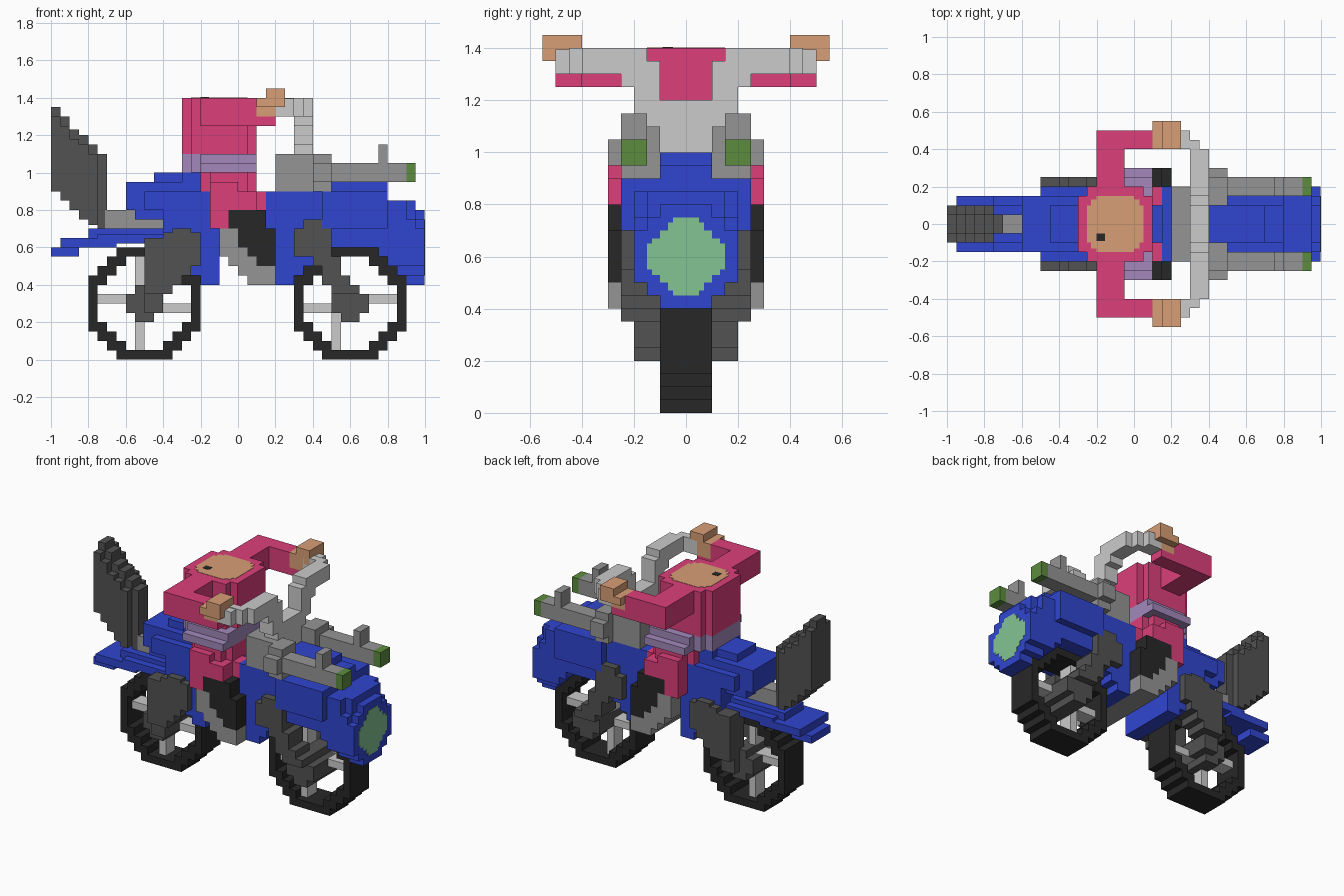
import bpy, bmesh

cube = bpy.data.objects.get("Cube")
if cube:
    bpy.data.objects.remove(cube, do_unlink=True)


def lin(c):
    c /= 255
    return c / 12.92 if c <= 0.04045 else ((c + 0.055) / 1.055) ** 2.4


def material(name, rgb):
    m = bpy.data.materials.new(name)
    col = [lin(c) for c in rgb] + [1]
    m.diffuse_color = col
    m.use_nodes = True
    m.node_tree.nodes["Principled BSDF"].inputs["Base Color"].default_value = col
    return m


blue = material("blue", (48, 69, 208))
pink = material("pink", (220, 63, 122))
skin = material("skin", (216, 159, 118))
grey = material("mid grey", (149, 149, 149))
dark = material("dark grey", (82, 82, 82))
black = material("black", (39, 39, 39))
light = material("light grey", (203, 203, 203))
lavender = material("lavender", (163, 137, 188))
green = material("dark green", (92, 140, 62))
mint = material("mint", (132, 196, 147))


def part(name, mat, boxes, mirror=False):
    """One object made of boxes (x0, x1, y0, y1, z0, z1), optionally repeated at -y."""
    if mirror:
        boxes = boxes + [(a, b, -d, -c, e, f) for a, b, c, d, e, f in boxes]
    bm = bmesh.new()
    for x0, x1, y0, y1, z0, z1 in boxes:
        vs = bmesh.ops.create_cube(bm, size=1)["verts"]
        for v in vs:
            v.co.x = x1 if v.co.x > 0 else x0
            v.co.y = y1 if v.co.y > 0 else y0
            v.co.z = z1 if v.co.z > 0 else z0
    me = bpy.data.meshes.new(name)
    bm.to_mesh(me)
    bm.free()
    me.materials.append(mat)
    ob = bpy.data.objects.new(name, me)
    bpy.context.collection.objects.link(ob)


def sym(w, rows):
    """Side profile rectangles (x0, x1, z0, z1) widened to +-w."""
    return [(a, b, -w, w, c, d) for a, b, c, d in rows]


def side(y0, y1, rows):
    return [(a, b, y0, y1, c, d) for a, b, c, d in rows]


# Stepped octagonal wheel rims
def wheel(name, cx):
    outer = [3, 4, 5, 6, 6, 6]
    inner = [0, 2, 3, 4, 5, 5]
    boxes = []
    for i in range(6):
        o, n = outer[i] * .05, inner[i] * .05
        for z in (i * .05, .55 - i * .05):
            spans = [(-o, -n), (n, o)] if n else [(-o, o)]
            boxes += [(cx + a, cx + b, -.1, .1, z, z + .05) for a, b in spans]
    part(name, black, boxes)


wheel("rear_wheel", -.5)
wheel("front_wheel", .6)
part("rear_spokes", light, sym(.05, [(-.75, -.55, .3, .35), (-.45, -.25, .25, .3),
                                     (-.55, -.5, .05, .25), (-.55, -.5, .35, .55)]))
part("front_spokes", light, sym(.05, [(.35, .55, .25, .3), (.65, .85, .3, .35),
                                      (.5, .55, .05, .25), (.5, .55, .35, .55)]))

# Hubs and forks
part("rear_hub", dark, sym(.15, [(-.6, -.4, .25, .35), (-.55, -.45, .2, .4)])
     + sym(.2, [(-.5, -.4, .25, .35)]))
part("front_hub", dark, sym(.2, [(.5, .7, .25, .35), (.55, .65, .2, .4)]))
part("rear_fork", dark,
     side(.1, .25, [(-.5, -.35, .35, .45), (-.5, -.3, .4, .5), (-.5, -.25, .45, .55),
                    (-.5, -.2, .5, .65), (-.4, -.2, .65, .68), (-.35, -.25, .65, .7)]), True)
part("front_fork", dark,
     side(.1, .25, [(.5, .65, .35, .4), (.45, .6, .4, .45), (.45, .55, .45, .5),
                    (.4, .55, .5, .55), (.3, .5, .55, .7), (.35, .45, .7, .75)]), True)

# Arched rear fender with stepped tip
part("rear_fender", blue,
     sym(.15, [(-.75, -.4, .62, .67), (-.95, -.65, .6, .65)])
     + sym(.1, [(-.8, -.4, .65, .7), (-1, -.85, .55, .6)]))

# Rear body, saddle and leg shield
part("rear_body", blue,
     sym(.15, [(-.6, -.45, .8, .95), (-.55, -.2, .75, .95)])
     + sym(.2, [(-.5, -.2, .8, .9), (-.4, -.1, .6, .9), (-.2, -.1, .4, .65),
                (-.25, -.2, .45, .65), (-.3, -.25, .5, .65), (-.4, -.3, .55, .65)])
     + sym(.1, [(-.45, -.2, .9, 1)]) + sym(.15, [(-.3, -.2, .9, 1)]))
part("mid_body", blue, sym(.19, [(-.1, .1, .65, .89), (.1, .2, .65, .8)])
     + sym(.1, [(.1, .2, .8, .89)]))

# Front fairing arched over the wheel
part("front_fairing", blue,
     sym(.2, [(.2, .3, .4, .9), (.3, .35, .45, .9), (.35, .4, .5, .9), (.4, .5, .55, .9),
              (.5, .8, .6, .9), (.15, .2, .65, .9), (.75, .85, .55, .85),
              (.8, .9, .5, .85), (.85, .95, .5, .75)])
     + side(-.25, .25, [(.45, .8, .7, .9)])
     + sym(.15, [(.8, .95, .6, .85), (.85, .95, .45, .8)])
     + sym(.1, [(.5, .8, .9, .95), (.4, .7, .9, 1), (.9, .998, .4, .8)])
     + sym(.15, [(.9, .998, .45, .75)]) + sym(.2, [(.9, .998, .5, .7)]))
part("headlight", mint, [(.99, 1, -w, w, .6 - h, .6 + h)
                         for w, h in ((.15, .05), (.1, .1), (.05, .15), (.13, .07), (.07, .13))])

# Tail bar and tall tail fin, higher along its middle
part("tail_bar", grey, sym(.05, [(-.71, -.4, .7, .8)]))
tops = [1.35, 1.3, 1.23, 1.2, 1.15, 1.1]
bottoms = [.9, .85, .8, .75, .72, .7]
for name, w, drop, n in (("tail_fin_middle", .05, 0, 6), ("tail_fin_sides", .1, .05, 5)):
    part(name, dark, [(-1 + .05 * i, -.95 + .05 * i, -w, w, bottoms[i], tops[i] - drop)
                      for i in range(n)])

# Engine block and boots share a slanted profile
shin = [(.05, .2, .4, .45), (0, .2, .45, .5), (-.05, .1, .5, .55),
        (-.1, .05, .55, .6), (-.1, 0, .6, .7)]
part("boot", grey, side(.2, .3, shin), True)
part("engine", grey, sym(.2, shin))
part("lower_leg", black, side(.2, .3, [(.1, .2, .5, .55), (.05, .2, .55, .6),
                                      (0, .2, .6, .7), (-.05, .15, .7, .8)]), True)
part("thigh", pink, side(.15, .3, [(-.15, -.05, .7, .8), (-.15, 0, .8, .95), (0, .1, .8, .9)])
     + side(.1, .2, [(.1, .15, .8, .9)]), True)

# Rider: hips, belt, torso, arms and hands
part("hips", pink, sym(.2, [(-.2, .1, .8, 1)]) + sym(.25, [(-.15, .05, .9, 1)]))
part("belt", lavender, sym(.15, [(-.3, .1, 1, 1.1)]) + sym(.2, [(-.25, .05, 1, 1.1)]))
part("belt_side", lavender, side(.2, .3, [(-.2, .1, 1, 1.05)])
     + side(.15, .25, [(-.2, .1, 1, 1.1)]), True)
part("torso", pink, sym(.15, [(-.3, .1, 1.1, 1.4)]) + sym(.2, [(-.25, .05, 1.1, 1.4)]))
part("arm", pink, side(.2, .5, [(-.2, -.05, 1.25, 1.4)])
     + side(.4, .5, [(-.05, .1, 1.25, 1.4), (.1, .2, 1.25, 1.3)]), True)
part("neck_disc", skin, [(-.1 - a, -.1 + a, -b, b, 1.398, 1.402)
                         for a, b in ((.15, .1), (.1, .15), (.13, .13))])
part("neck_dot", black, [(-.2, -.155, -.09, -.05, 1.4, 1.404)])
part("hand", skin, side(.4, .55, [(.1, .25, 1.35, 1.4), (.15, .25, 1.4, 1.45)])
     + side(.4, .5, [(.1, .2, 1.3, 1.35)]), True)

# Handlebar: stem, forked risers and swept-back grips
part("handlebar_stem", light, sym(.2, [(.3, .4, 1.15, 1.2)]) + sym(.15, [(.3, .4, 1.1, 1.15)])
     + sym(.1, [(.3, .4, 1, 1.1)]))
part("handlebar", light, side(.1, .2, [(.3, .4, 1.2, 1.35)])
     + [(.3, .4, .15, .4, 1.3, 1.4), (.3, .4, .2, .25, 1.25, 1.3),
        (.25, .35, .4, .45, 1.3, 1.4), (.2, .3, .4, .5, 1.3, 1.395)], True)

# Twin side guns with sights
part("gun_mount", grey, sym(.2, [(.2, .3, .9, 1.1)]))
part("gun", grey, [(.3, .5, .1, .2, .9, 1.1), (.4, .5, .2, .25, .9, 1.1),
                   (.4, .5, .25, .3, .95, 1.05), (.5, .9, .15, .25, .95, 1.05),
                   (.75, .8, .15, .25, 1.05, 1.15)], True)
part("gun_tip", green, [(.9, .95, .15, .25, .95, 1.05)], True)
